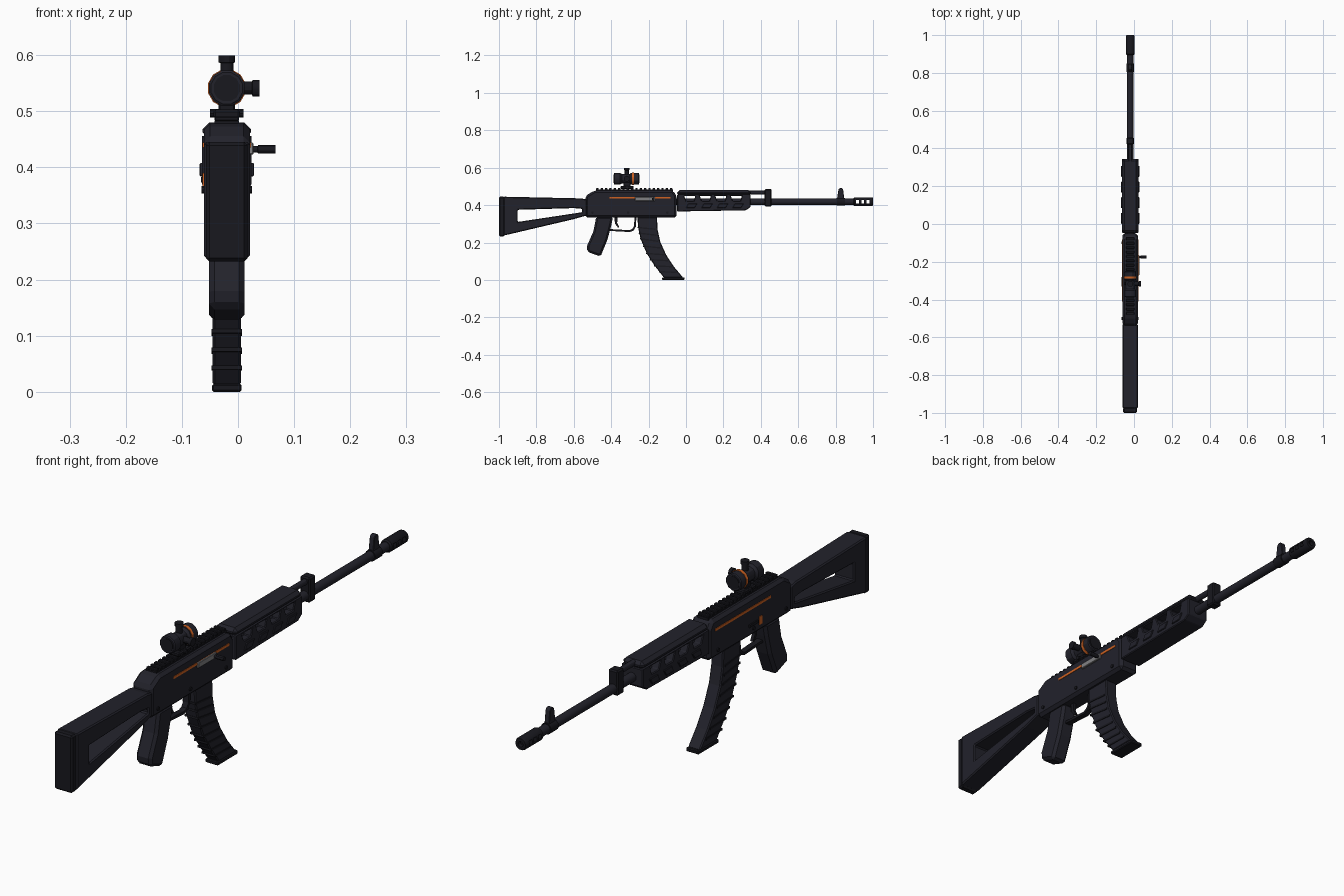
import bpy, bmesh, math
from mathutils import Matrix, Vector

cube = bpy.data.objects.get("Cube")
if cube:
    bpy.data.objects.remove(cube, do_unlink=True)

CX = -0.02  # centre plane of the model


def material(name, r, g, b):
    m = bpy.data.materials.new(name)
    m.use_nodes = True
    m.diffuse_color = (r, g, b, 1)
    m.node_tree.nodes["Principled BSDF"].inputs["Base Color"].default_value = (r, g, b, 1)
    return m


DARK = material("dark gunmetal", 0.016, 0.016, 0.024)
BLACK = material("black metal", 0.009, 0.009, 0.013)
ORANGE = material("orange", 0.62, 0.12, 0.015)
STEEL = material("bare steel", 0.22, 0.22, 0.23)


def finish(name, bm, mat, bevel=0, smooth=False):
    bmesh.ops.recalc_face_normals(bm, faces=bm.faces)
    me = bpy.data.meshes.new(name)
    bm.to_mesh(me)
    bm.free()
    ob = bpy.data.objects.new(name, me)
    bpy.context.collection.objects.link(ob)
    me.materials.append(mat)
    if bevel:
        mod = ob.modifiers.new("bevel", "BEVEL")
        mod.width, mod.segments, mod.limit_method = bevel, 1, "ANGLE"
    if smooth:
        bpy.ops.object.select_all(action="DESELECT")
        ob.select_set(True)
        bpy.context.view_layer.objects.active = ob
        bpy.ops.object.shade_smooth_by_angle()
    return ob


def prism(name, pts, half, mat=DARK, bevel=0, x=CX):
    """Side outline of (y, z) points, extruded across the width."""
    bm = bmesh.new()
    face = bm.faces.new([bm.verts.new((x - half, y, z)) for y, z in pts])
    out = bmesh.ops.extrude_face_region(bm, geom=[face])
    moved = [v for v in out["geom"] if isinstance(v, bmesh.types.BMVert)]
    bmesh.ops.translate(bm, verts=moved, vec=(2 * half, 0, 0))
    return finish(name, bm, mat, bevel)


def box(name, y0, y1, z0, z1, half, mat=DARK, bevel=0, x=CX):
    return prism(name, [(y0, z0), (y1, z0), (y1, z1), (y0, z1)], half, mat, bevel, x)


def lathe(name, profile, origin, axis="Y", mat=DARK, sides=16):
    """Turn (distance, radius) points round an axis through the origin."""
    bm = bmesh.new()
    rings = []
    for d, r in profile:
        ring = []
        for i in range(sides):
            a = 2 * math.pi * (i + 0.5) / sides
            ring.append(bm.verts.new((r * math.cos(a), r * math.sin(a), d)))
        rings.append(ring)
    for a, b in zip(rings, rings[1:]):
        for i in range(sides):
            j = (i + 1) % sides
            bm.faces.new((a[i], a[j], b[j], b[i]))
    bm.faces.new(rings[0])
    bm.faces.new(rings[-1])
    turn = Vector((0, 0, 1)).rotation_difference(
        Vector((axis == "X", axis == "Y", axis == "Z"))).to_matrix().to_4x4()
    bmesh.ops.transform(bm, matrix=Matrix.Translation(origin) @ turn, verts=bm.verts)
    return finish(name, bm, mat, smooth=True)


def cut(ob, cutters):
    """Subtract the cutters, keep the result and drop the cutters."""
    bevels = [(m.width, m) for m in ob.modifiers if m.type == "BEVEL"]
    for _, m in bevels:
        m.show_viewport = False
    for c in cutters:
        mod = ob.modifiers.new("cut", "BOOLEAN")
        mod.operation, mod.object, mod.solver = "DIFFERENCE", c, "EXACT"
    bpy.context.view_layer.update()
    deps = bpy.context.evaluated_depsgraph_get()
    mesh = bpy.data.meshes.new_from_object(ob.evaluated_get(deps))
    for m in [m for m in ob.modifiers if m.type == "BOOLEAN"]:
        ob.modifiers.remove(m)
    ob.data = mesh
    for _, m in bevels:
        m.show_viewport = True
    for c in cutters:
        bpy.data.objects.remove(c, do_unlink=True)


# Stock with an open triangular window, and butt pad
stock = prism("stock", [(-0.975, 0.445), (-0.56, 0.436), (-0.53, 0.43), (-0.53, 0.345),
                        (-0.6, 0.325), (-0.975, 0.237)], 0.041, bevel=0.009)
cut(stock, [prism("stock_window", [(-0.9, 0.375), (-0.6, 0.384), (-0.555, 0.38), (-0.555, 0.362),
                                   (-0.9, 0.31)], 0.1)])
box("butt_pad", -1.0, -0.97, 0.232, 0.445, 0.037, BLACK, 0.006)

# Receiver, dust cover rail and trim
prism("receiver", [(-0.537, 0.333), (-0.05, 0.333), (-0.05, 0.45), (-0.07, 0.478),
                   (-0.49, 0.478), (-0.537, 0.45)], 0.041, bevel=0.011)
box("rail_base", -0.48, -0.07, 0.474, 0.483, 0.022, BLACK)
for i in range(18):
    y = -0.48 + i * 0.0232
    box("rail_tooth", y, y + 0.013, 0.482, 0.491, 0.022, BLACK, 0.002)
for side in (-1, 1):
    x = CX + side * 0.041
    box("side_stripe", -0.41, -0.083, 0.435, 0.444, 0.002, ORANGE, x=x)
    for y, z in ((-0.5, 0.36), (-0.31, 0.36), (-0.1, 0.36)):
        lathe("receiver_pin", [(-0.004, 0.007), (0.004, 0.007)], (x, y, z), "X", BLACK, 10)
box("safety_mark", -0.36, -0.34, 0.36, 0.39, 0.002, ORANGE, x=CX - 0.041)
box("selector_lever", -0.33, -0.28, 0.373, 0.383, 0.004, BLACK, x=CX - 0.042)

# Bolt and charging handle
box("bolt", -0.272, -0.165, 0.423, 0.444, 0.006, STEEL, 0.002, x=CX + 0.042)
lathe("charging_handle", [(0.03, 0.006), (0.055, 0.006), (0.056, 0.008), (0.087, 0.008)],
      (CX, -0.175, 0.432), "X", BLACK, 12)

# Pistol grip, trigger and guard
prism("pistol_grip", [(-0.48, 0.338), (-0.39, 0.338), (-0.4, 0.29), (-0.42, 0.215), (-0.457, 0.125),
                      (-0.527, 0.15), (-0.53, 0.18), (-0.495, 0.26)], 0.032, bevel=0.01)
prism("trigger", [(-0.383, 0.335), (-0.365, 0.335), (-0.368, 0.305), (-0.356, 0.282),
                  (-0.364, 0.28), (-0.38, 0.302)], 0.006, BLACK)
guard = [(-0.41, 0.262), (-0.3, 0.256), (-0.28, 0.264), (-0.268, 0.285), (-0.265, 0.335)]
inner = [(-0.41, 0.272), (-0.303, 0.266), (-0.288, 0.272), (-0.278, 0.288), (-0.275, 0.335)]
prism("trigger_guard", guard + inner[::-1], 0.011, BLACK)

# Curved magazine with ribs and floor plate
back = [(-0.26, 0.335), (-0.256, 0.28), (-0.243, 0.22), (-0.21, 0.141), (-0.167, 0.075), (-0.118, 0.012)]
front = [(-0.155, 0.335), (-0.152, 0.27), (-0.138, 0.205), (-0.106, 0.134), (-0.064, 0.07), (-0.015, 0.012)]
prism("magazine", back + front[::-1], 0.025, bevel=0.004)
for i in range(1, 5):
    for t in (0.0, 0.5):
        b = Vector(back[i]).lerp(Vector(back[i + 1]), t)
        f = Vector(front[i]).lerp(Vector(front[i + 1]), t)
        across = (f - b).normalized() * 0.003
        along = Vector((-across.y, across.x)) * 1.2
        b, f = b - across, f - across * 4
        prism("magazine_rib", [b - along, f - along, f + along, b + along], 0.0275, BLACK)
box("magazine_floor", -0.127, -0.008, 0.0, 0.014, 0.0265, BLACK, 0.003)

# Handguard: slotted lower half, side ribs and upper cover
lower = prism("lower_handguard", [(-0.047, 0.366), (0.32, 0.372), (0.345, 0.39), (0.345, 0.456),
                                  (-0.047, 0.456)], 0.044, bevel=0.012)
slots = []
for i in range(4):
    y = -0.01 + i * 0.083
    slots.append(prism("slot", [(y, 0.45), (y + 0.06, 0.45), (y + 0.052, 0.421), (y + 0.012, 0.421)], 0.1))
cut(lower, slots)
for side in (-1, 1):
    for i in range(4):
        y = 0.0 + i * 0.083
        prism("handguard_rib", [(y, 0.384), (y + 0.045, 0.384), (y + 0.06, 0.408), (y + 0.012, 0.408)],
              0.003, DARK, 0.002, x=CX + side * 0.0455)
box("upper_handguard", -0.047, 0.345, 0.45, 0.48, 0.043, bevel=0.012)

# Barrel, gas system, front sight
lathe("barrel", [(-0.06, 0.017), (0.9, 0.017)], (CX, 0, 0.418))
lathe("gas_tube", [(0.3, 0.011), (0.43, 0.011)], (CX, 0, 0.468), sides=12)
box("gas_block", 0.42, 0.458, 0.393, 0.486, 0.02, BLACK, 0.005)
lathe("sight_collar", [(0.805, 0.021), (0.85, 0.021)], (CX, 0, 0.418), mat=BLACK)
prism("front_sight", [(0.807, 0.43), (0.847, 0.43), (0.84, 0.483), (0.833, 0.491),
                      (0.822, 0.491), (0.815, 0.483)], 0.01, bevel=0.002)

# Ported muzzle brake with an open bore
brake = lathe("muzzle_brake", [(0.895, 0.019), (0.9, 0.024), (0.994, 0.024), (1.0, 0.021)],
              (CX, 0, 0.418), mat=BLACK)
cut(brake, [lathe("bore", [(0.985, 0.01), (1.05, 0.01)], (CX, 0, 0.418))]
    + [box("port", y, y + 0.016, 0.408, 0.428, 0.1) for y in (0.91, 0.937, 0.964)])

# Compact optic on its mount
box("optic_clamp", -0.35, -0.28, 0.487, 0.503, 0.024, BLACK, 0.004)
box("optic_stem", -0.335, -0.297, 0.5, 0.53, 0.015, BLACK, 0.003)
lathe("clamp_screw", [(-0.03, 0.008), (0.03, 0.008)], (CX, -0.315, 0.496), "X", BLACK, 10)
optic = (CX, 0, 0.541)
lathe("optic_tube", [(-0.386, 0.029), (-0.383, 0.033), (-0.352, 0.033), (-0.343, 0.025), (-0.302, 0.025),
                     (-0.294, 0.033), (-0.253, 0.033), (-0.25, 0.029)], optic, sides=12)
for name, y in (("rear_lens", -0.388), ("front_lens", -0.251)):
    lathe(name, [(y, 0.024), (y + 0.003, 0.024)], optic, mat=BLACK, sides=12)
lathe("optic_ring", [(-0.289, 0.0345), (-0.279, 0.0345)], optic, mat=ORANGE, sides=12)
knob = [(0.015, 0.012), (0.045, 0.012), (0.046, 0.0155), (0.058, 0.0155)]
lathe("elevation_knob", knob, (CX, -0.317, 0.541), "Z", BLACK, 12)
lathe("windage_knob", knob, (CX, -0.317, 0.541), "X", BLACK, 12)
